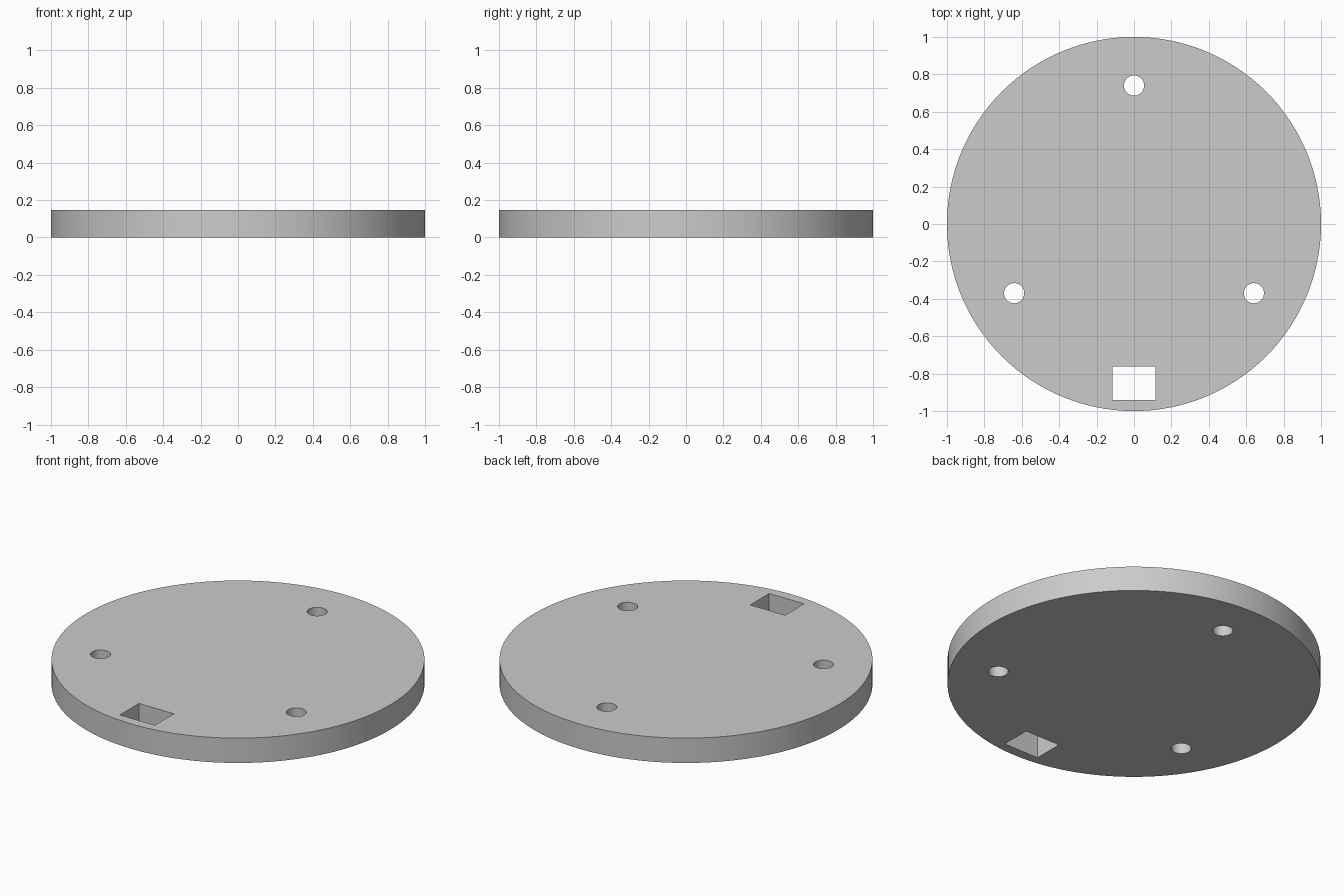
import bpy
import math

if "Cube" in bpy.data.objects:
    bpy.data.objects.remove(bpy.data.objects["Cube"])

HEIGHT = 0.147
HOLE_CIRCLE = 0.74   # distance of the round holes from the centre
HOLE_RADIUS = 0.054


def cut(target, cutter):
    """Subtract the cutter from the target, then remove the cutter."""
    cutter.hide_render = True
    mod = target.modifiers.new("cut", "BOOLEAN")
    mod.operation = "DIFFERENCE"
    mod.solver = "EXACT"
    mod.object = cutter
    bpy.context.view_layer.objects.active = target
    bpy.ops.object.modifier_apply(modifier=mod.name)
    bpy.data.objects.remove(cutter, do_unlink=True)


def cylinder(name, radius, height, x, y, sides):
    bpy.ops.mesh.primitive_cylinder_add(
        vertices=sides, radius=radius, depth=height, location=(x, y, HEIGHT / 2))
    obj = bpy.context.object
    obj.name = name
    return obj


# Round plate
plate = cylinder("round_plate", 1.0, HEIGHT, 0, 0, 128)

# Three evenly spaced screw holes
for i in range(3):
    a = math.radians(90 + 120 * i)
    cut(plate, cylinder("hole_cutter", HOLE_RADIUS, HEIGHT * 2,
                        HOLE_CIRCLE * math.cos(a), HOLE_CIRCLE * math.sin(a), 48))

# Rectangular slot near the front edge
bpy.ops.mesh.primitive_cube_add(size=1, location=(0, -0.852, HEIGHT / 2))
slot = bpy.context.object
slot.name = "slot_cutter"
slot.scale = (0.228, 0.178, HEIGHT * 2)
cut(plate, slot)

# Smooth walls, sharp rims
bpy.ops.object.select_all(action="DESELECT")
plate.select_set(True)
bpy.context.view_layer.objects.active = plate
bpy.ops.object.shade_smooth_by_angle(angle=math.radians(30))
